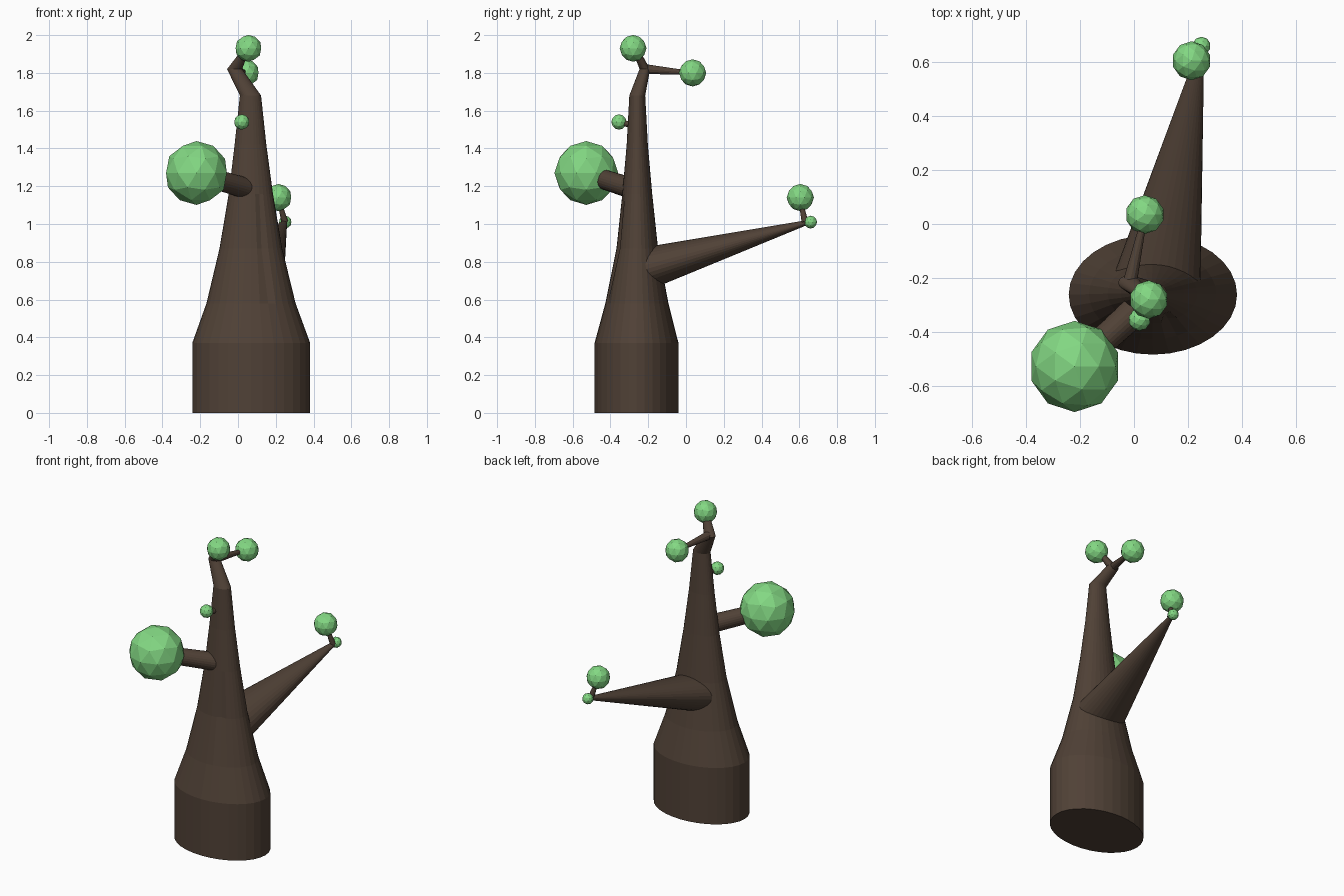
import bpy, bmesh, math
from mathutils import Vector

if "Cube" in bpy.data.objects:
    bpy.data.objects.remove(bpy.data.objects["Cube"])


def material(name, rgb):
    m = bpy.data.materials.new(name)
    m.diffuse_color = (*rgb, 1)
    m.use_nodes = True
    m.node_tree.nodes["Principled BSDF"].inputs["Base Color"].default_value = m.diffuse_color
    return m


BARK = material("dark brown bark", (0.080, 0.053, 0.037))
LEAF = material("leaf green", (0.225, 0.68, 0.225))


def loft(name, rings, u, v, sides, dents=()):
    """Skin elliptical rings (x, y, z, ru, rv); dents are (ring, side, factor)."""
    dent = {(r, s): f for r, s, f in dents}
    bm = bmesh.new()
    loops = []
    for i, (x, y, z, ru, rv) in enumerate(rings):
        loop = []
        for k in range(sides):
            a = 2 * math.pi * k / sides
            f = dent.get((i, k), 1)
            loop.append(bm.verts.new(Vector((x, y, z)) + f * (u * ru * math.cos(a) + v * rv * math.sin(a))))
        loops.append(loop)
    for a, b in zip(loops, loops[1:]):
        for k in range(sides):
            n = (k + 1) % sides
            bm.faces.new((a[k], a[n], b[n], b[k]))
    bm.faces.new(loops[0])
    bm.faces.new(loops[-1])
    bmesh.ops.recalc_face_normals(bm, faces=bm.faces)
    me = bpy.data.meshes.new(name)
    bm.to_mesh(me)
    bm.free()
    me.materials.append(BARK)
    ob = bpy.data.objects.new(name, me)
    bpy.context.collection.objects.link(ob)


def twig(name, p, q, r0, r1, sides=12):
    q0 = (Vector(q) - Vector(p)).to_track_quat('Z', 'Y')
    loft(name, [(*p, r0, r0), (*q, r1, r1)],
         q0 @ Vector((1, 0, 0)), q0 @ Vector((0, 1, 0)), sides)


def leaf_ball(name, p, r):
    bpy.ops.mesh.primitive_ico_sphere_add(subdivisions=2, radius=r, location=p)
    ob = bpy.context.object
    ob.name = name
    ob.data.materials.append(LEAF)


X, Y, Z = Vector((1, 0, 0)), Vector((0, 1, 0)), Vector((0, 0, 1))

# Oval trunk with a crooked top and a pinched crease in front
loft("trunk", [
    (0.07, -0.262, 0.00, 0.312, 0.222),
    (0.07, -0.262, 0.37, 0.312, 0.222),
    (0.069, -0.26, 0.58, 0.236, 0.167),
    (0.068, -0.258, 0.87, 0.166, 0.110),
    (0.068, -0.258, 1.16, 0.117, 0.079),
    (0.066, -0.258, 1.42, 0.084, 0.056),
    (0.066, -0.258, 1.68, 0.056, 0.042),
    (-0.018, -0.218, 1.82, 0.040, 0.028),
    (0.045, -0.27, 1.93, 0.018, 0.018),
], X, Y, 32, dents=[(3, 26, 0.88)])

# Long tapering branch to the back
loft("long_branch", [
    (0.074, -0.25, 0.75, 0.172, 0.122),
    (0.248, 0.65, 1.01, 0.012, 0.012),
], X, Z, 32)

# Side branch and fine twigs
twig("side_branch", (0.04, -0.29, 1.19), (-0.20, -0.51, 1.26), 0.056, 0.05, 24)
twig("top_twig", (-0.015, -0.215, 1.82), (0.04, 0.03, 1.80), 0.026, 0.010)
twig("tip_twig", (0.248, 0.63, 1.01), (0.215, 0.605, 1.13), 0.018, 0.010)
twig("small_twig", (0.05, -0.27, 1.52), (0.02, -0.355, 1.54), 0.02, 0.012)

# Leaf balls
for name, p, r in [
    ("big_leaf_ball", (-0.22, -0.528, 1.27), 0.169),
    ("top_leaf_ball", (0.055, -0.28, 1.93), 0.071),
    ("back_leaf_ball", (0.04, 0.035, 1.80), 0.072),
    ("branch_leaf_ball", (0.213, 0.605, 1.14), 0.072),
    ("tip_leaf_ball", (0.25, 0.66, 1.01), 0.034),
    ("bud_leaf_ball", (0.02, -0.355, 1.54), 0.041),
]:
    leaf_ball(name, p, r)
